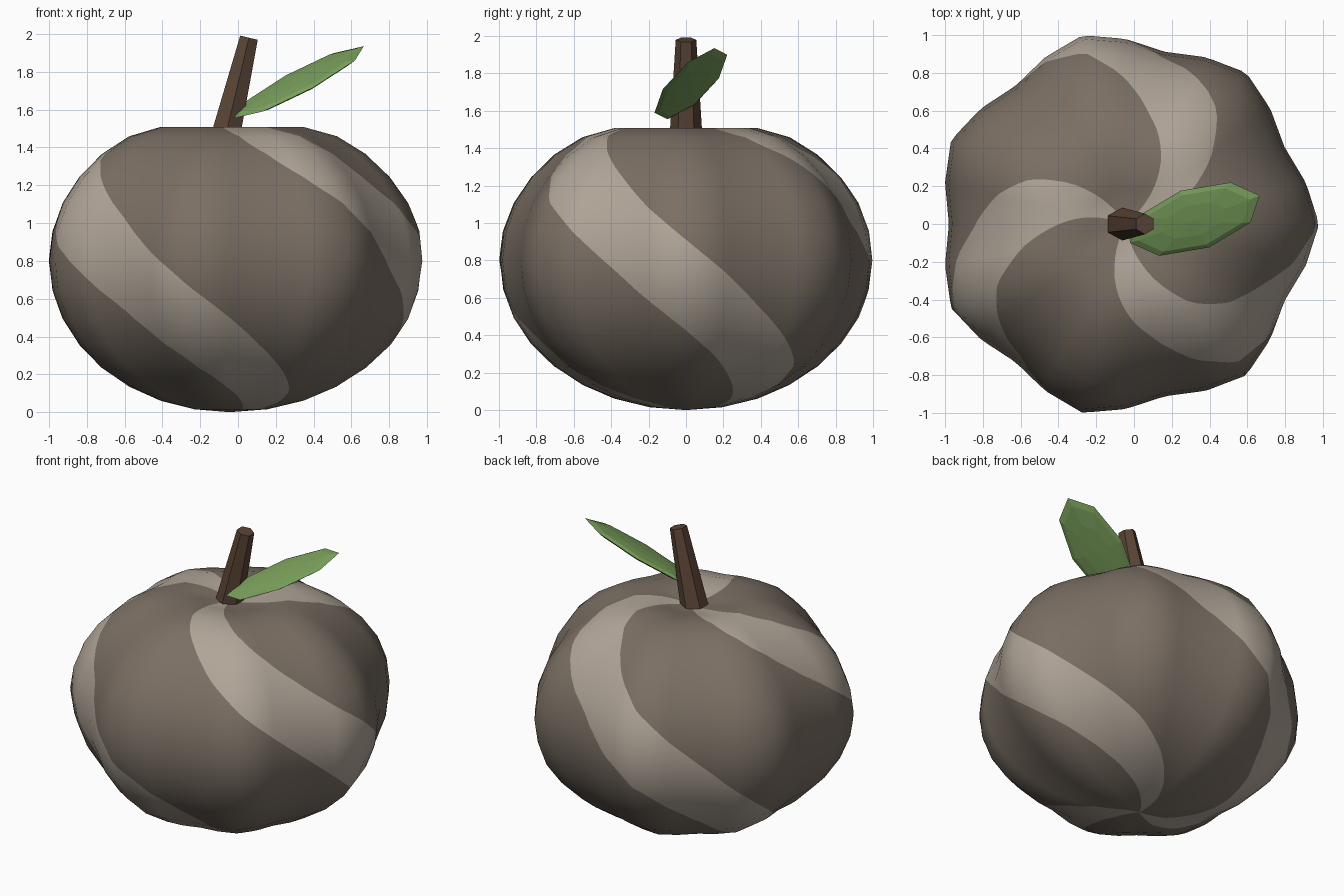
import bpy, bmesh, math
from mathutils import Vector, Matrix

if "Cube" in bpy.data.objects:
    bpy.data.objects.remove(bpy.data.objects["Cube"])


def material(name, rgb):
    m = bpy.data.materials.new(name)
    m.diffuse_color = (*rgb, 1)
    m.use_nodes = True
    m.node_tree.nodes["Principled BSDF"].inputs["Base Color"].default_value = m.diffuse_color
    return m


def add_object(name, bm, mats):
    me = bpy.data.meshes.new(name)
    bm.to_mesh(me)
    bm.free()
    for m in mats:
        me.materials.append(m)
    ob = bpy.data.objects.new(name, me)
    bpy.context.collection.objects.link(ob)
    return ob


SKIN = material("grey brown skin", (0.195, 0.159, 0.127))
STRIPE = material("pale stripe", (0.434, 0.376, 0.314))
BARK = material("dark bark", (0.102, 0.058, 0.036))
GREEN = material("leaf green", (0.195, 0.352, 0.107))

# Fruit body: seven-lobed squashed sphere with a dimple on top
SEGS, RINGS, CX = 28, 16, -0.045


def surf(th, lat):
    r = math.cos(lat) * (0.98 + 0.045 * math.cos(7 * th))
    z = 0.8 + 0.8 * math.sin(lat)
    if lat > 0:
        z -= 0.13 * math.exp(-(math.cos(lat) / 0.32) ** 2)
    return Vector((CX + r * math.cos(th), r * math.sin(th), z))


def surf_normal(th, lat):
    if abs(lat) > 1.57:
        return Vector((0, 0, math.copysign(1, lat)))
    e = 0.01
    du = surf(th + e, lat) - surf(th - e, lat)
    dv = surf(th, lat + e) - surf(th, lat - e)
    return du.cross(dv).normalized()


def sample(fn, th, lat):
    """Interpolate fn over the coarse 28 x 16 facet grid."""
    a, b = 2 * math.pi / SEGS, math.pi / RINGS
    k = math.floor(th / a)
    i = min(RINGS - 1, max(0, math.floor((lat + math.pi / 2) / b + 1e-6)))
    s, t = th / a - k, (lat + math.pi / 2) / b - i

    def at(p, q):
        return fn((k + p) * a, (i + q) * b - math.pi / 2)
    return at(0, 0).lerp(at(1, 0), s).lerp(at(0, 1).lerp(at(1, 1), s), t)


# Mesh columns follow the spiral so the stripe edges lie on mesh edges
ROWS, COLS = 64, 120
bm = bmesh.new()
normals = []


def body_vert(th, lat):
    normals.append(sample(surf_normal, th, lat).normalized())
    return bm.verts.new(sample(surf, th, lat))


rows = []
for i in range(ROWS + 1):
    lat = -math.pi / 2 + math.pi * i / ROWS
    if i in (0, ROWS):
        rows.append([body_vert(0, lat)] * COLS)
    else:
        rows.append([body_vert(math.radians(212 + 3 * j) - lat, lat)
                     for j in range(COLS)])
for i in range(ROWS):
    for j in range(COLS):
        n = (j + 1) % COLS
        quad = [rows[i][j], rows[i][n], rows[i + 1][n], rows[i + 1][j]]
        f = bm.faces.new(list(dict.fromkeys(quad)))
        f.smooth = True
        f.material_index = 1 if j % 40 < 12 else 0
body = add_object("fruit_body", bm, [SKIN, STRIPE])
body.data.normals_split_custom_set_from_vertices(normals)

# Stem: tilted tapering six-sided prism
bm = bmesh.new()
tilt = Matrix.Rotation(math.radians(13.4), 3, 'Y')
ends = []
for centre, rad in ((Vector((-0.066, 0, 1.46)), 0.088), (Vector((0.058, 0, 1.98)), 0.055)):
    ends.append([bm.verts.new(centre + tilt @ Vector((rad * math.cos(a), rad * math.sin(a), 0)))
                 for a in (math.radians(30 + 60 * k) for k in range(6))])
for k in range(6):
    n = (k + 1) % 6
    bm.faces.new((ends[0][k], ends[0][n], ends[1][n], ends[1][k]))
bm.faces.new(ends[1])
bm.faces.new(ends[0][::-1])
add_object("stem", bm, [BARK])

# Leaf: flattened, tilted low-poly ball
bm = bmesh.new()
along = Vector((0.343, 0.125, 0.19))
across = Vector((-0.075, 0.15, 0.029))
up = along.cross(across).normalized() * 0.025
place = Matrix((along, across, up)).transposed().to_4x4()
place.translation = (0.322, 0.026, 1.745)
bmesh.ops.create_uvsphere(bm, u_segments=8, v_segments=6, radius=1, matrix=place)
bmesh.ops.recalc_face_normals(bm, faces=bm.faces)
add_object("leaf", bm, [GREEN])
